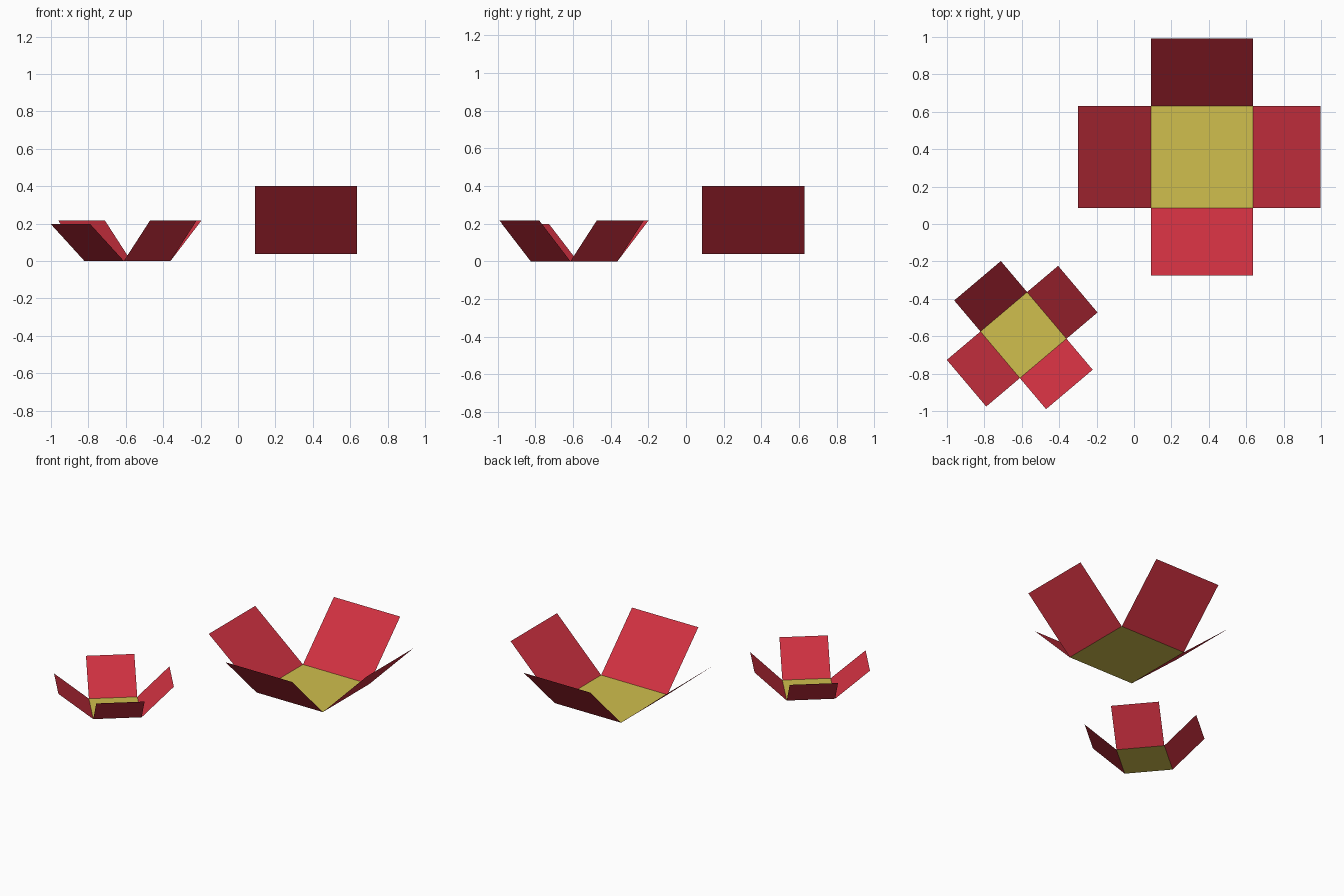
import bpy, bmesh, math
from mathutils import Matrix, Vector

if "Cube" in bpy.data.objects:
    bpy.data.objects.remove(bpy.data.objects["Cube"])


def material(name, srgb):
    m = bpy.data.materials.new(name)
    m.diffuse_color = [(c / 255 / 12.92 if c < 10 else ((c / 255 + 0.055) / 1.055) ** 2.4)
                       for c in srgb] + [1]
    m.use_nodes = True
    m.node_tree.nodes["Principled BSDF"].inputs["Base Color"].default_value = m.diffuse_color
    return m


red = material("petal red", (208, 49, 65))
yellow = material("base yellow", (208, 191, 77))

SIDE = 0.544      # width of the square base
LENGTH = 0.512    # length of each petal along its slope


def sheet(name, corners, matrix, mat):
    """One flat, paper-thin quad."""
    bm = bmesh.new()
    bm.faces.new([bm.verts.new(matrix @ Vector(c)) for c in corners])
    mesh = bpy.data.meshes.new(name)
    bm.to_mesh(mesh)
    bm.free()
    mesh.materials.append(mat)
    bpy.context.collection.objects.link(bpy.data.objects.new(name, mesh))


def flower(name, centre, turn, scale):
    place = (Matrix.Translation(centre) @ Matrix.Rotation(math.radians(turn), 4, 'Z')
             @ Matrix.Scale(scale, 4))
    h = SIDE / 2
    # square base
    sheet(name + "_base", [(-h, -h, 0), (h, -h, 0), (h, h, 0), (-h, h, 0)], place, yellow)
    # four raised petals; the left one leans out a little further
    for label, spin, lift in (("right", 0, 45), ("back", 90, 45),
                              ("left", 180, 40), ("front", 270, 45)):
        a = math.radians(lift)
        x, z = h + LENGTH * math.cos(a), LENGTH * math.sin(a)
        sheet(f"{name}_{label}_petal", [(h, -h, 0), (x, -h, z), (x, h, z), (h, h, 0)],
              place @ Matrix.Rotation(math.radians(spin), 4, 'Z'), red)


flower("large_flower", (0.364, 0.358, 0.038), 0, 1.0)
flower("small_flower", (-0.591, -0.594, 0), 40.2, 0.6)
